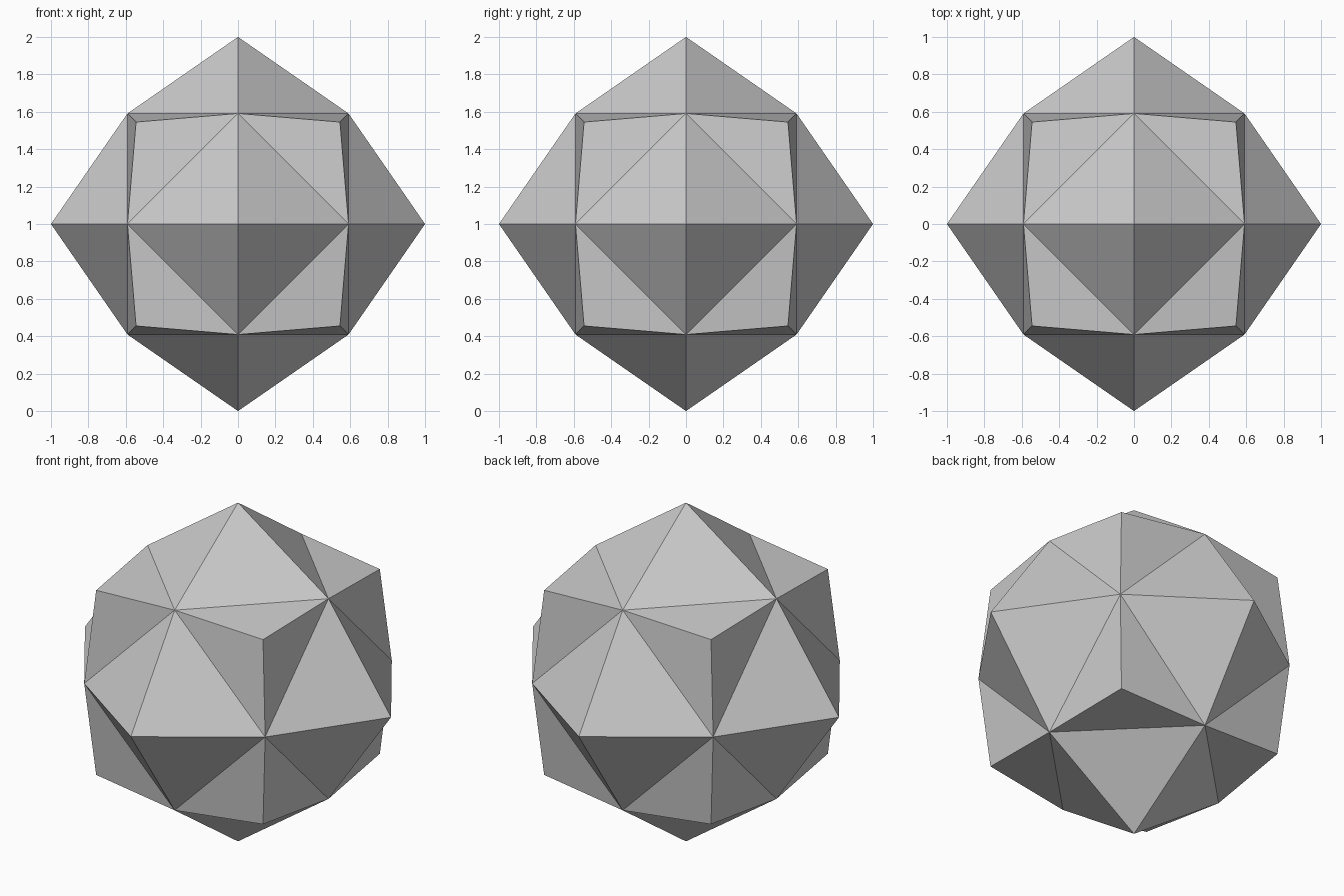
import bpy, bmesh, math
from mathutils import Vector

if "Cube" in bpy.data.objects:
    bpy.data.objects.remove(bpy.data.objects["Cube"])

EDGE = 0.591      # coordinate of the cuboctahedron corners
CORNER = 0.545    # coordinate of the eight low three-sided peaks

bm = bmesh.new()

# Cuboctahedron core: two equal coordinates, one zero
for axis in range(3):
    for a in (-EDGE, EDGE):
        for b in (-EDGE, EDGE):
            p = [a, b]
            p.insert(axis, 0)
            bm.verts.new(Vector(p))
bmesh.ops.convex_hull(bm, input=bm.verts[:])
bmesh.ops.dissolve_limit(bm, angle_limit=math.radians(1),
                         verts=bm.verts[:], edges=bm.edges[:])
bmesh.ops.recalc_face_normals(bm, faces=bm.faces[:])

# Raise a pyramid on every square and every triangle
squares = [f for f in bm.faces if len(f.verts) == 4]
triangles = [f for f in bm.faces if len(f.verts) == 3]
for faces, radius in ((squares, 1.0), (triangles, CORNER * math.sqrt(3))):
    for v in bmesh.ops.poke(bm, faces=faces)["verts"]:
        v.co = v.co.normalized() * radius

bmesh.ops.recalc_face_normals(bm, faces=bm.faces[:])
bmesh.ops.translate(bm, verts=bm.verts[:], vec=(0, 0, 1))

mesh = bpy.data.meshes.new("faceted_star_ball")
bm.to_mesh(mesh)
bm.free()
bpy.context.collection.objects.link(bpy.data.objects.new("faceted_star_ball", mesh))
